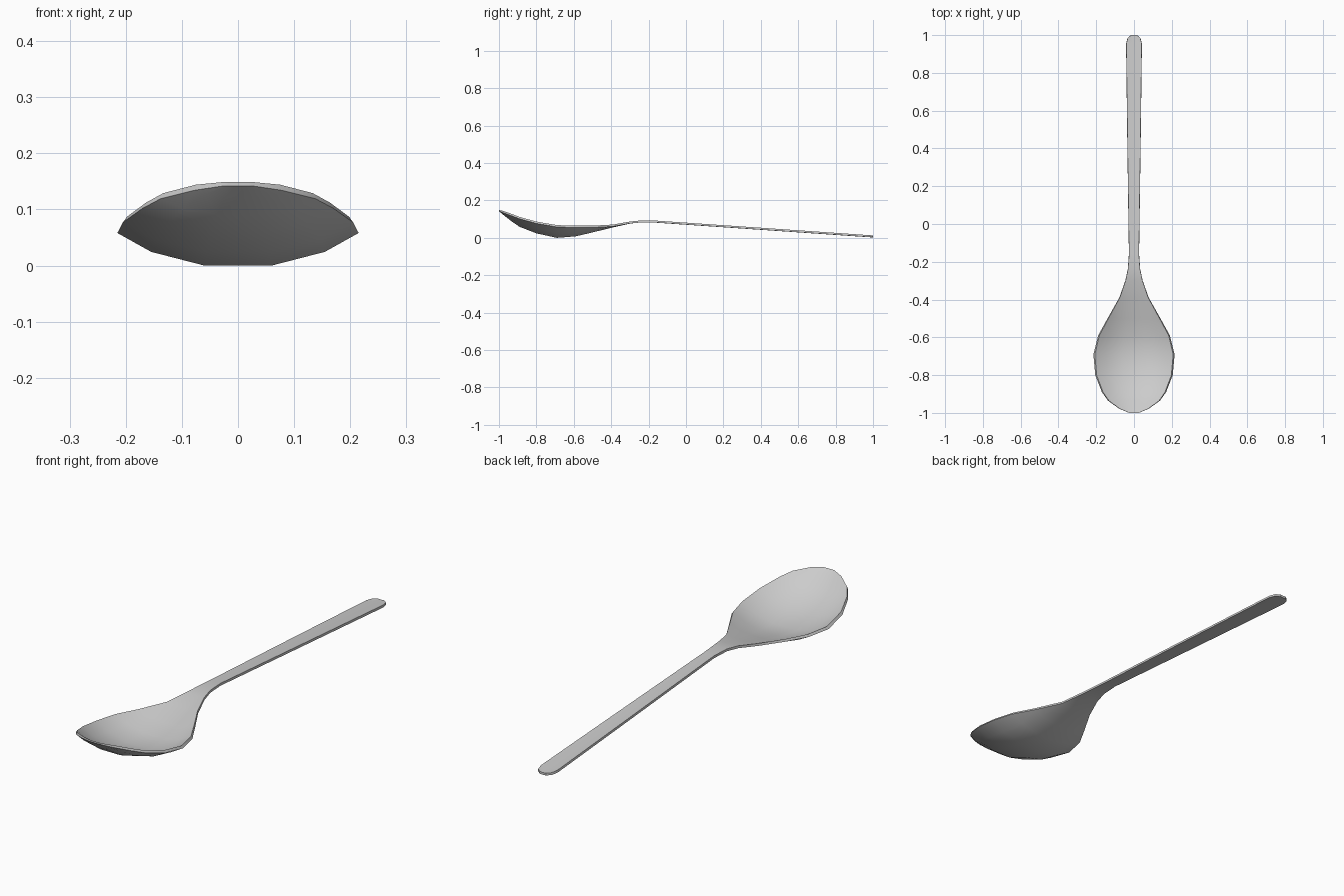
import bpy, bmesh

if "Cube" in bpy.data.objects:
    bpy.data.objects.remove(bpy.data.objects["Cube"])

# Stations along the spoon: y, half width, rim top z, lowest underside z
stations = [
    (-1.0, 0.025, 0.149, 0.142), (-0.978, 0.078, 0.144, 0.124),
    (-0.935, 0.138, 0.129, 0.090), (-0.89, 0.170, 0.112, 0.059),
    (-0.80, 0.205, 0.087, 0.024), (-0.69, 0.215, 0.068, 0.0),
    (-0.59, 0.190, 0.065, 0.008), (-0.50, 0.140, 0.065, 0.029),
    (-0.39, 0.078, 0.071, 0.056), (-0.30, 0.046, 0.087, 0.076),
    (-0.24, 0.033, 0.093, 0.083), (-0.16, 0.027, 0.092, 0.081),
    (0.40, 0.035, 0.054, 0.043), (0.955, 0.042, 0.016, 0.005),
    (0.985, 0.034, 0.014, 0.003), (1.0, 0.016, 0.013, 0.002),
]
# Cross-section: fraction of half width, fraction of depth
section = [(-1, 0), (-0.72, 0.58), (-0.28, 1), (0.28, 1), (0.72, 0.58), (1, 0)]
THICK = 0.010


def ring(bm, y, w, rim, low):
    base = max(rim - THICK, low)
    depth = base - low
    t = rim - base
    under = [bm.verts.new((x * w, y, base - d * depth)) for x, d in section]
    upper = [bm.verts.new((x * w * 0.965, y, base - d * depth + t))
             for x, d in reversed(section)]
    return under + upper


# Spoon: bowl, neck and handle lofted as one closed shell
bm = bmesh.new()
rings = [ring(bm, *s) for s in stations]
for a, b in zip(rings, rings[1:]):
    n = len(a)
    for i in range(n):
        j = (i + 1) % n
        bm.faces.new((a[i], a[j], b[j], b[i]))

# Close both ends with quad strips
for r in (rings[0], rings[-1]):
    n = len(r)
    for i in range(n // 2 - 1):
        bm.faces.new((r[i], r[i + 1], r[n - 2 - i], r[n - 1 - i]))
bmesh.ops.recalc_face_normals(bm, faces=bm.faces)

mesh = bpy.data.meshes.new("spoon")
bm.to_mesh(mesh)
bm.free()
spoon = bpy.data.objects.new("spoon", mesh)
bpy.context.collection.objects.link(spoon)
bpy.context.view_layer.objects.active = spoon
spoon.select_set(True)
bpy.ops.object.shade_smooth_by_angle(angle=0.7)
